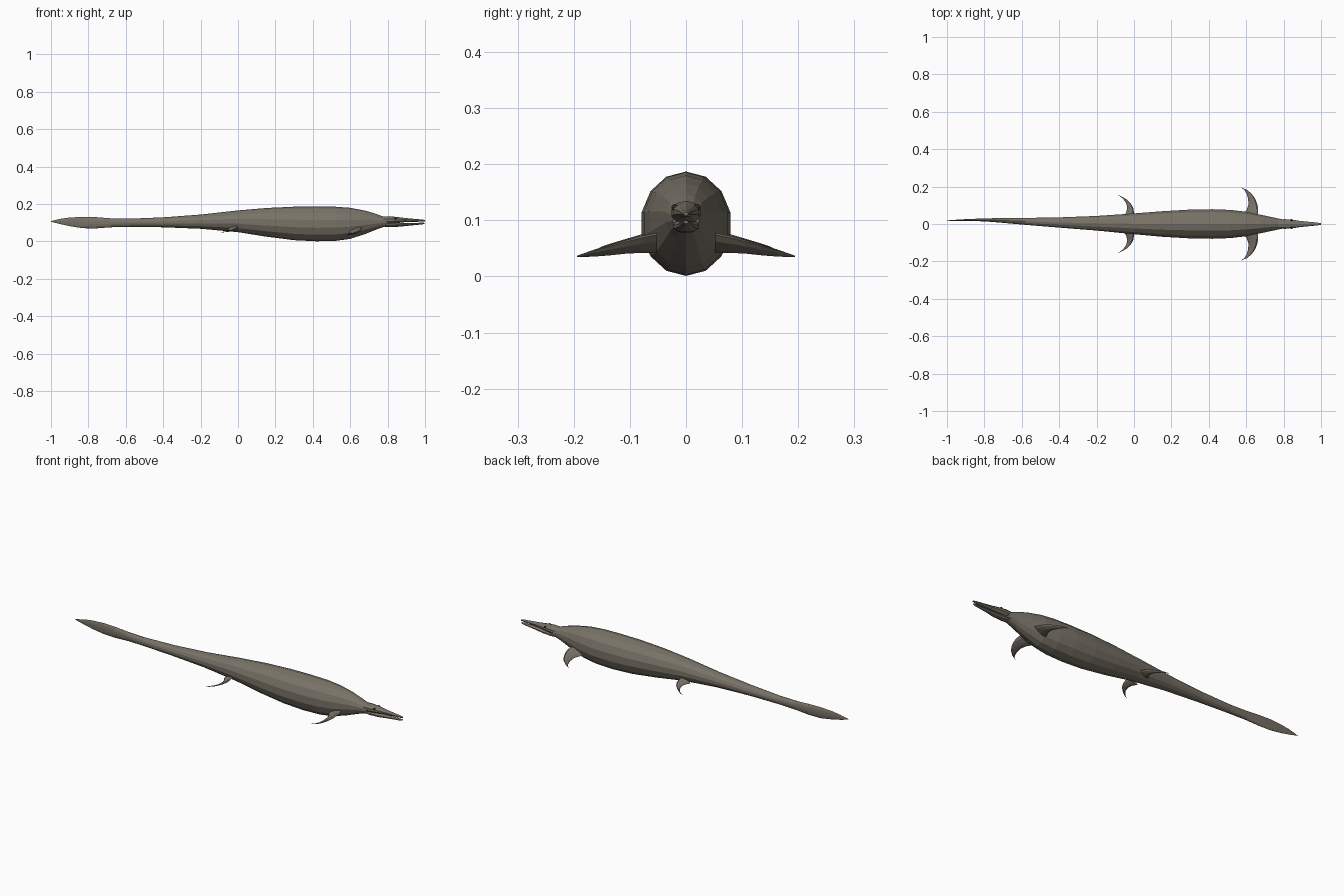
import bpy, bmesh, math
from mathutils import Vector


def material(name, color):
    m = bpy.data.materials.new(name)
    m.diffuse_color = (*color, 1)
    return m


HIDE = material("hide", (0.19, 0.17, 0.135))
DARK = material("eye_dark", (0.03, 0.03, 0.03))


def loft(name, rings, mat=HIDE):
    """Skin a list of equal-length point rings and cap both ends."""
    bm = bmesh.new()
    vr = [[bm.verts.new(p) for p in r] for r in rings]
    n = len(vr[0])
    for a, b in zip(vr, vr[1:]):
        for i in range(n):
            j = (i + 1) % n
            bm.faces.new((a[i], a[j], b[j], b[i]))
    bm.faces.new(vr[0])
    bm.faces.new(vr[-1])
    bmesh.ops.recalc_face_normals(bm, faces=bm.faces)
    me = bpy.data.meshes.new(name)
    bm.to_mesh(me)
    bm.free()
    me.materials.append(mat)
    ob = bpy.data.objects.new(name, me)
    bpy.context.collection.objects.link(ob)
    return ob


def oval(x, y, top, bottom, half_w, n):
    """Upright oval ring across the x axis."""
    c, h = (top + bottom) / 2, (top - bottom) / 2
    return [(x, y + half_w * math.sin(t), c + h * math.cos(t))
            for t in (2 * math.pi * i / n for i in range(n))]


# Body and finned tail: x, y, top, bottom, half width
body = [
    (-1.0, .018, .109, .106, .001), (-.95, .020, .121, .093, .003),
    (-.90, .021, .128, .082, .005), (-.83, .022, .132, .071, .007),
    (-.76, .021, .130, .070, .010), (-.68, .018, .124, .076, .014),
    (-.58, .014, .122, .078, .019), (-.40, .008, .129, .076, .028),
    (-.20, .004, .144, .068, .040), (0, .001, .166, .050, .057),
    (.15, 0, .179, .026, .070), (.30, 0, .186, .007, .079),
    (.42, 0, .187, .001, .081), (.52, 0, .186, .003, .077),
    (.60, 0, .180, .014, .067), (.68, 0, .165, .040, .050),
    (.74, 0, .147, .064, .037), (.80, 0, .124, .084, .024),
]
loft("body", [oval(*s, 14) for s in body])

# Long narrow jaws, slightly open
upper = [
    (.77, 0, .134, .090, .026), (.81, 0, .135, .092, .027),
    (.85, 0, .131, .098, .024), (.89, 0, .126, .103, .017),
    (.94, 0, .121, .105, .012), (.98, 0, .118, .106, .008),
    (1.0, 0, .115, .108, .004),
]
lower = [
    (.77, 0, .106, .080, .022), (.81, 0, .102, .077, .024),
    (.86, 0, .098, .079, .020), (.91, 0, .099, .084, .013),
    (.96, 0, .100, .089, .009), (.985, 0, .101, .091, .007),
    (.998, 0, .100, .094, .004),
]
loft("skull_and_upper_jaw", [oval(*s, 10) for s in upper])
loft("lower_jaw", [oval(*s, 10) for s in lower])


def flipper(name, side, sections):
    """Swept flipper from leading x, trailing x, y, z, thickness."""
    rings = []
    for lead, trail, y, z, thick in sections:
        mid, half = (lead + trail) / 2, (lead - trail) / 2
        ring = []
        for i in range(8):
            t = 2 * math.pi * i / 8
            dx = half * math.cos(t)
            ring.append((mid + dx, side * y, z + .38 * dx + thick * math.sin(t)))
        rings.append(ring)
    loft(name, rings)


front = [
    (.662, .588, .052, .060, .011), (.664, .604, .080, .057, .010),
    (.660, .612, .105, .053, .008), (.648, .610, .135, .047, .006),
    (.629, .602, .162, .042, .004), (.604, .590, .182, .038, .002),
    (.577, .574, .194, .036, .001),
]
hind = [
    (.000, -.056, .040, .072, .009), (.000, -.042, .062, .069, .008),
    (-.004, -.036, .085, .065, .006), (-.017, -.041, .110, .060, .004),
    (-.042, -.057, .133, .055, .003), (-.065, -.073, .147, .052, .002),
    (-.086, -.088, .155, .050, .001),
]
for label, side in (("left", 1), ("right", -1)):
    flipper("front_flipper_" + label, side, front)
    flipper("hind_flipper_" + label, side, hind)

    # Eye
    bm = bmesh.new()
    bmesh.ops.create_icosphere(bm, subdivisions=2, radius=.006)
    bmesh.ops.translate(bm, verts=bm.verts, vec=Vector((.842, side * .020, .123)))
    me = bpy.data.meshes.new("eye_" + label)
    bm.to_mesh(me)
    bm.free()
    me.materials.append(DARK)
    bpy.context.collection.objects.link(bpy.data.objects.new("eye_" + label, me))
